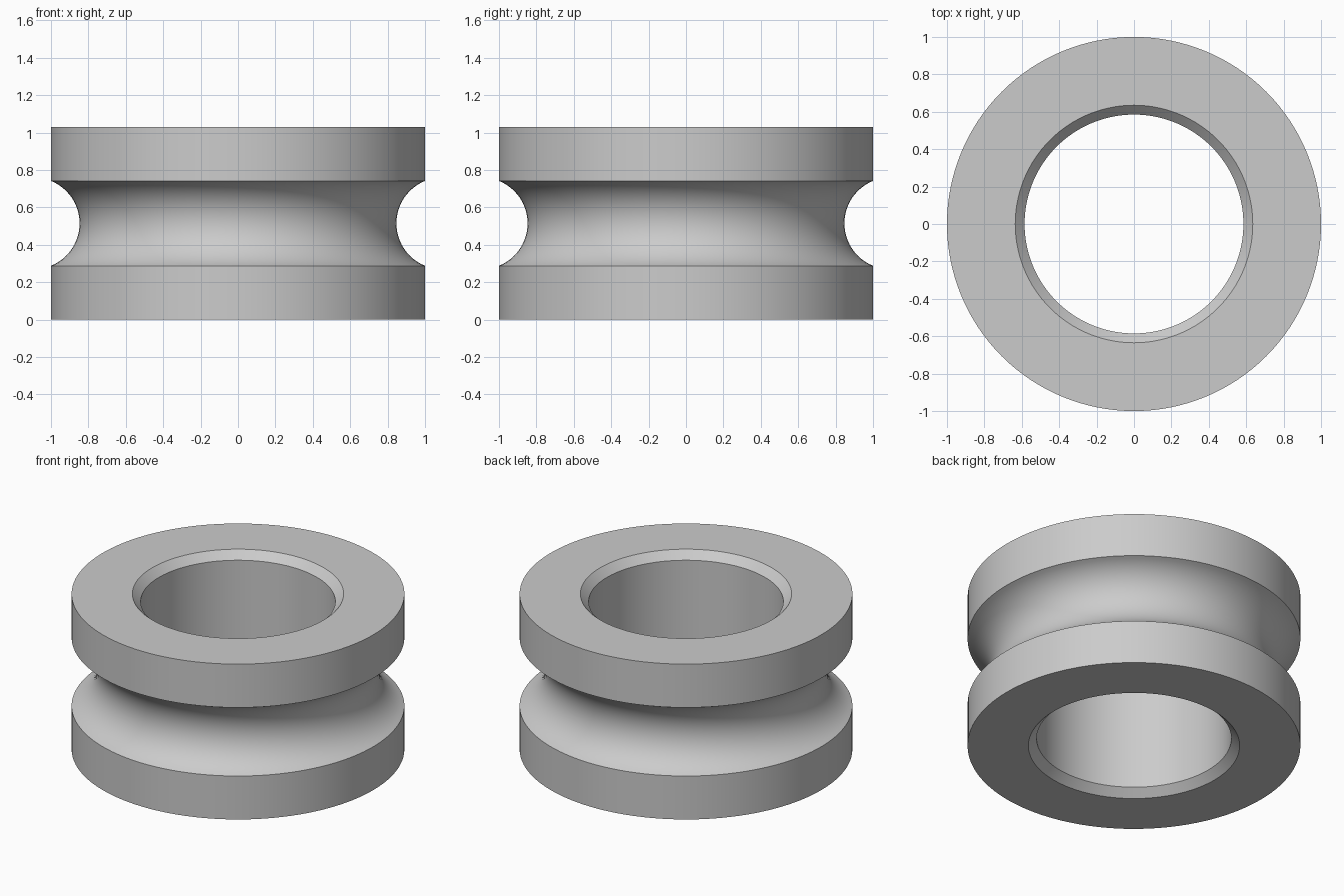
import bpy, bmesh, math
from mathutils import Matrix, Vector

cube = bpy.data.objects.get("Cube")
if cube:
    bpy.data.objects.remove(cube, do_unlink=True)

HEIGHT, OUTER, BORE, CHAMFER = 1.03, 1.0, 0.585, 0.05
GROOVE_HALF, GROOVE_DEPTH = 0.227, 0.153
SIDES, ARC_STEPS = 128, 24

# Plain grey material
grey = bpy.data.materials.new("plain grey")
grey.use_nodes = True
colour = (0.6, 0.6, 0.6, 1)
grey.diffuse_color = colour
grey.node_tree.nodes["Principled BSDF"].inputs["Base Color"].default_value = colour

# Cross-section: chamfered bore, flat faces, rounded groove in the rim
mid = HEIGHT / 2
radius = (GROOVE_HALF ** 2 + GROOVE_DEPTH ** 2) / (2 * GROOVE_DEPTH)
centre = OUTER - GROOVE_DEPTH + radius
half_angle = math.asin(GROOVE_HALF / radius)
profile = [(BORE, CHAMFER), (BORE + CHAMFER, 0), (OUTER, 0)]
for i in range(ARC_STEPS + 1):
    a = half_angle * (2 * i / ARC_STEPS - 1)
    profile.append((centre - radius * math.cos(a), mid + radius * math.sin(a)))
profile += [(OUTER, HEIGHT), (BORE + CHAMFER, HEIGHT), (BORE, HEIGHT - CHAMFER)]

# Revolve the closed section around the vertical axis
bm = bmesh.new()
verts = [bm.verts.new((r, 0, z)) for r, z in profile]
edges = [bm.edges.new((v, verts[(i + 1) % len(verts)])) for i, v in enumerate(verts)]
bmesh.ops.spin(bm, geom=verts + edges, cent=(0, 0, 0), axis=(0, 0, 1),
               angle=math.tau, steps=SIDES, use_merge=True)
bmesh.ops.remove_doubles(bm, verts=bm.verts, dist=1e-5)
bmesh.ops.recalc_face_normals(bm, faces=bm.faces)
mesh = bpy.data.meshes.new("grooved_ring")
bm.to_mesh(mesh)
bm.free()
mesh.materials.append(grey)

ring = bpy.data.objects.new("grooved_ring", mesh)
bpy.context.collection.objects.link(ring)
bpy.ops.object.select_all(action="DESELECT")
ring.select_set(True)
bpy.context.view_layer.objects.active = ring
bpy.ops.object.shade_smooth_by_angle(angle=math.radians(30))
